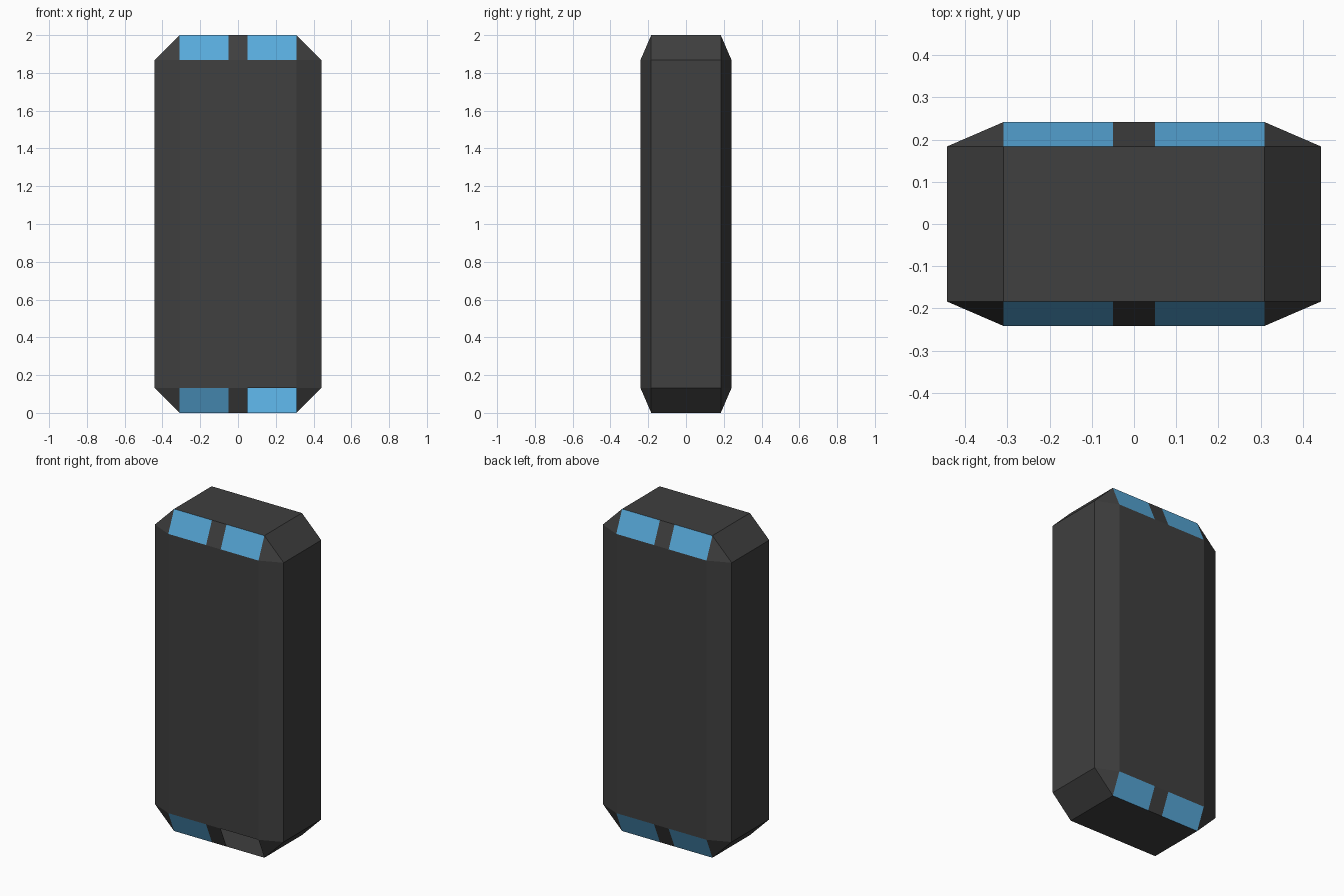
import bpy, bmesh
from itertools import product

if "Cube" in bpy.data.objects:
    bpy.data.objects.remove(bpy.data.objects["Cube"])

X, Y, Z = 0.443, 0.2415, 1.0         # half sizes of the block
XI, YI, ZI = 0.31, 0.184, 0.867      # half sizes inside the chamfers
GAP = 0.05                           # half width of the dark strip between panels


def material(name, rgb):
    m = bpy.data.materials.new(name)
    m.diffuse_color = (*rgb, 1.0)
    m.use_nodes = True
    m.node_tree.nodes["Principled BSDF"].inputs["Base Color"].default_value = m.diffuse_color
    return m


dark = material("dark grey", (0.050, 0.050, 0.050))
blue = material("light blue", (0.098, 0.400, 0.710))

# Chamfered block: three points at each corner, wrapped in a hull
bm = bmesh.new()
for sx, sy, sz in product((-1, 1), repeat=3):
    for x, y, z in ((X, YI, ZI), (XI, Y, ZI), (XI, YI, Z)):
        bm.verts.new((sx * x, sy * y, sz * z + 1.0))
bmesh.ops.convex_hull(bm, input=bm.verts)
bmesh.ops.dissolve_limit(bm, angle_limit=0.01, verts=bm.verts, edges=bm.edges)
bm.normal_update()


def slopes():
    """Front and back chamfers along the top and bottom."""
    return [f for f in bm.faces if abs(f.normal.x) < 0.01
            and abs(f.normal.y) > 0.1 and abs(f.normal.z) > 0.1]


# Cut the chamfers into panel, strip, panel
for cut in (-GAP, GAP):
    faces = slopes()
    geom = set(faces)
    for f in faces:
        geom.update(f.edges, f.verts)
    bmesh.ops.bisect_plane(bm, geom=list(geom), plane_co=(cut, 0, 0), plane_no=(1, 0, 0))
    bm.normal_update()

# Blue panels; the lower front right one is an opening
opening = []
for f in slopes():
    c = f.calc_center_median()
    if abs(c.x) > GAP:
        f.material_index = 1
        if c.x > 0 and c.y < 0 and c.z < 1:
            opening.append(f)
bmesh.ops.delete(bm, geom=opening, context='FACES')

mesh = bpy.data.meshes.new("chamfered_block")
bm.to_mesh(mesh)
bm.free()
mesh.materials.append(dark)
mesh.materials.append(blue)
bpy.context.collection.objects.link(bpy.data.objects.new("chamfered_block", mesh))
